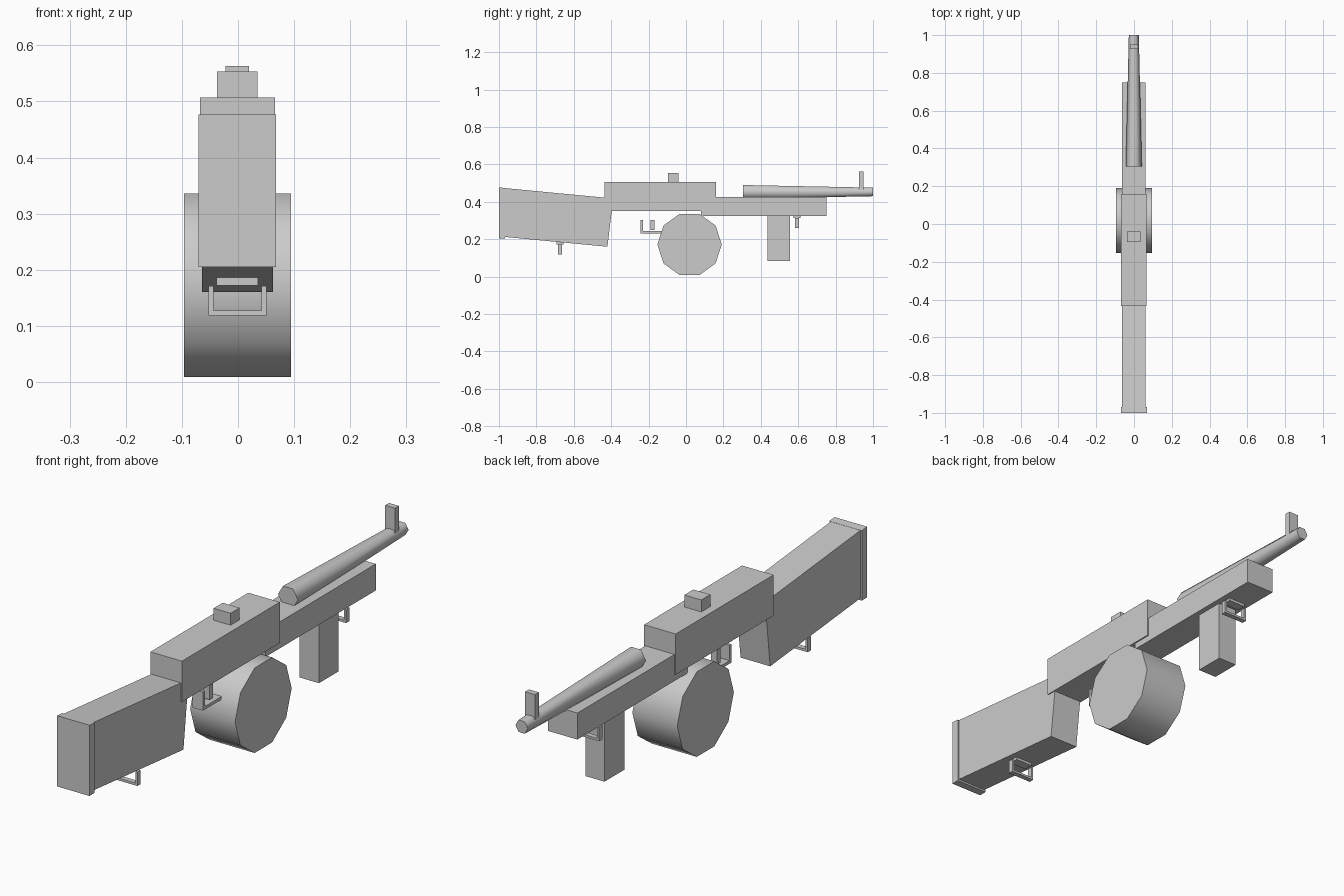
import bpy, math
from mathutils import Matrix

if "Cube" in bpy.data.objects:
    bpy.data.objects.remove(bpy.data.objects["Cube"])

CX = -0.001


def mesh_object(name, verts, faces):
    me = bpy.data.meshes.new(name)
    me.from_pydata(verts, [], faces)
    me.update()
    ob = bpy.data.objects.new(name, me)
    bpy.context.collection.objects.link(ob)
    return ob


def extrude_profile(name, pts, half):
    """Side profile in (y, z), counter-clockwise seen from +x, extruded across x."""
    n = len(pts)
    verts = [(CX + s * half, y, z) for s in (-1, 1) for y, z in pts]
    faces = [tuple(reversed(range(n))), tuple(range(n, 2 * n))]
    faces += [(i, (i + 1) % n, n + (i + 1) % n, n + i) for i in range(n)]
    return mesh_object(name, verts, faces)


def box(name, half, y0, y1, z0, z1):
    return extrude_profile(name, [(y0, z0), (y1, z0), (y1, z1), (y0, z1)], half)


def turned(name, sides, r1, r2, length, loc, axis, spin):
    """Prism or cone along an axis, smooth sides with sharp end caps."""
    bpy.ops.mesh.primitive_cone_add(vertices=sides, radius1=r1, radius2=r2, depth=length)
    ob = bpy.context.object
    ob.name = ob.data.name = name
    tilt = Matrix.Rotation(math.radians(90), 4, 'Y') if axis == 'X' \
        else Matrix.Rotation(math.radians(-90), 4, 'X')
    ob.data.transform(tilt @ Matrix.Rotation(math.radians(spin), 4, 'Z'))
    ob.location = loc
    bpy.ops.object.shade_smooth_by_angle(angle=math.radians(65))
    return ob


def sling_loop(name, y, top):
    """Mounting plate with a U-shaped loop hanging under it."""
    box(name + "_plate", 0.037, y - 0.018, y + 0.018, top - 0.013, top + 0.003)
    # rectangular U swept as one outline in (x, z)
    zb, zt = top - 0.067, top - 0.014
    o, i = 0.052, 0.043
    outline = [(-o, zb), (o, zb), (o, zt), (i, zt), (i, zb + 0.009),
               (-i, zb + 0.009), (-i, zt), (-o, zt)]
    n = len(outline)
    verts = [(CX + x, y + d, z) for d in (-0.01, 0.01) for x, z in outline]
    faces = [tuple(range(n)), tuple(reversed(range(n, 2 * n)))]
    faces += [(k, n + k, n + (k + 1) % n, (k + 1) % n) for k in range(n)]
    mesh_object(name, verts, faces)


# Shoulder stock and butt plate
extrude_profile("stock", [(-0.985, 0.214), (-0.42, 0.16), (-0.395, 0.37),
                          (-0.42, 0.421), (-0.985, 0.475)], 0.063)
extrude_profile("butt_plate", [(-1.0, 0.205), (-0.968, 0.205),
                               (-0.968, 0.474), (-1.0, 0.477)], 0.069)

# Receiver, fore-end and foregrip
box("receiver", 0.067, -0.435, 0.16, 0.35, 0.507)
box("fore_end", 0.062, 0.08, 0.75, 0.325, 0.427)
box("foregrip", 0.041, 0.435, 0.555, 0.083, 0.335)

# Tapered six-sided barrel
turned("barrel", 6, 0.0425, 0.0265, 0.695, (CX, 0.6525, 0.453), 'Y', 90)

# Sights
box("rear_sight", 0.036, -0.095, -0.04, 0.50, 0.553)
box("front_sight", 0.021, 0.926, 0.949, 0.46, 0.563)

# Ten-sided drum magazine
turned("drum", 10, 0.172, 0.172, 0.191, (CX, 0.019, 0.172), 'X', 0)

# Trigger guard and trigger
extrude_profile("trigger_guard", [(-0.243, 0.231), (-0.11, 0.231), (-0.11, 0.243),
                                  (-0.231, 0.243), (-0.231, 0.302), (-0.243, 0.302)], 0.022)
box("trigger", 0.012, -0.19, -0.169, 0.25, 0.304)

# Sling loops
sling_loop("rear_sling_loop", -0.674, 0.185)
sling_loop("front_sling_loop", 0.594, 0.327)
